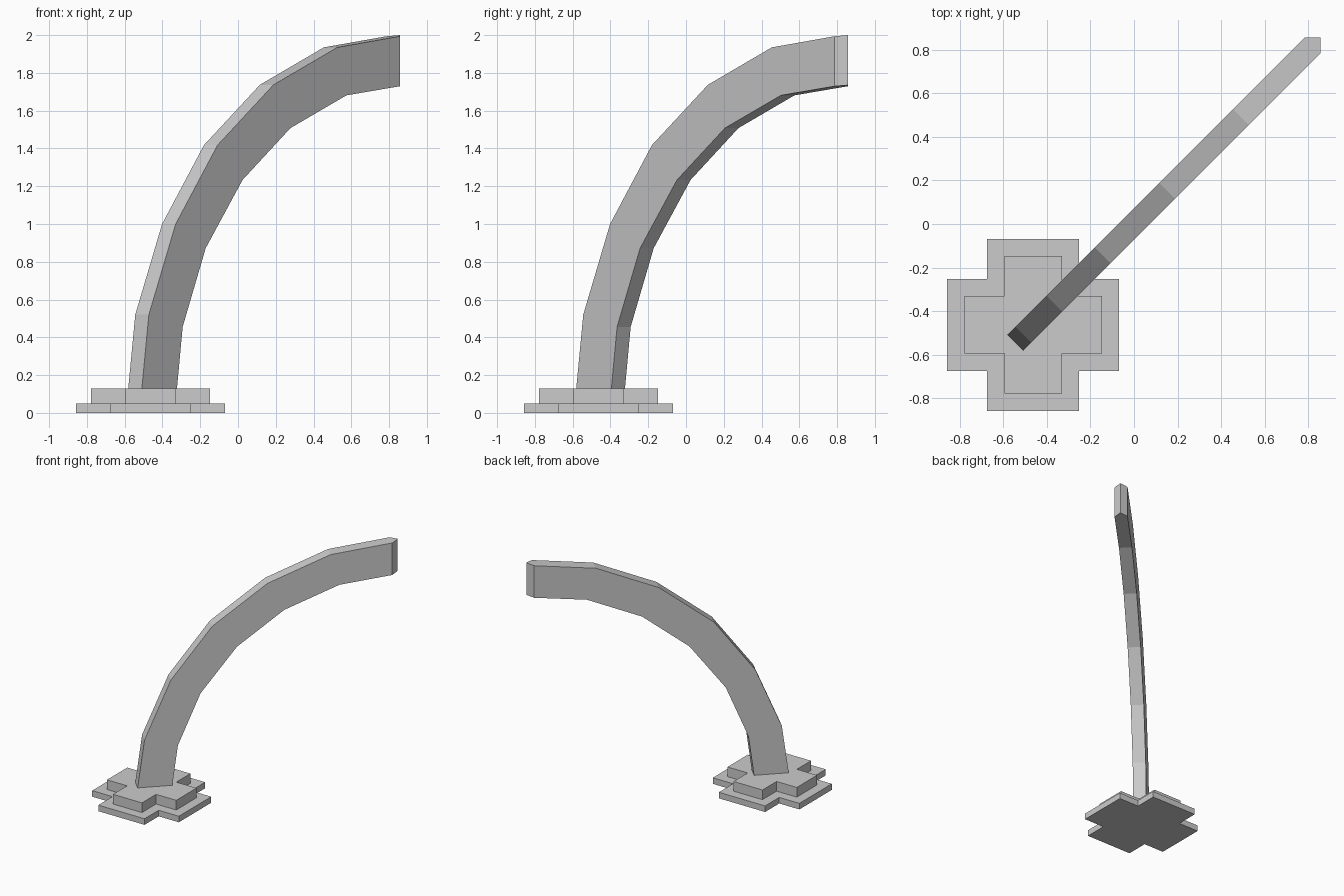
import bpy, bmesh
from mathutils import Vector

if "Cube" in bpy.data.objects:
    bpy.data.objects.remove(bpy.data.objects["Cube"])

FOOT = -0.463      # foot centre, same on x and y
TIP = 0.857        # planes that miter the rib's free end
HALF = 0.036       # half rib thickness, measured along each axis


def finish(bm, name):
    bmesh.ops.recalc_face_normals(bm, faces=bm.faces)
    mesh = bpy.data.meshes.new(name)
    bm.to_mesh(mesh)
    bm.free()
    obj = bpy.data.objects.new(name, mesh)
    bpy.context.collection.objects.link(obj)
    return obj


def plus_plate(name, reach, arm, z0, z1):
    bm = bmesh.new()
    quarter = [(reach, -arm), (reach, arm), (arm, arm)]
    outline = []
    for _ in range(4):
        outline += quarter
        quarter = [(-y, x) for x, y in quarter]
    face = bm.faces.new([bm.verts.new((FOOT + x, FOOT + y, z0)) for x, y in outline])
    top = bmesh.ops.extrude_face_region(bm, geom=[face], use_keep_orig=True)["geom"]
    bmesh.ops.translate(bm, vec=(0, 0, z1 - z0),
                        verts=[v for v in top if isinstance(v, bmesh.types.BMVert)])
    return finish(bm, name)


# Stepped foot
plus_plate("lower_base", 0.395, 0.211, 0.0, 0.05)
plus_plate("upper_base", 0.316, 0.132, 0.05, 0.13)

# Curved rib along the diagonal: outer and inner edges as (distance on x=y, height)
outer = [(-0.545, 0.13), (-0.508, 0.52), (-0.366, 1.0), (-0.144, 1.418),
         (0.152, 1.737), (0.49, 1.935), (0.907, 2.009)]
inner = [(-0.359, 0.13), (-0.329, 0.455), (-0.207, 0.872), (-0.012, 1.233),
         (0.242, 1.508), (0.538, 1.681), (0.907, 1.744)]
bm = bmesh.new()
rings = []
for o, i in zip(outer, inner):
    corners = [(o, 1), (o, -1), (i, -1), (i, 1)]
    rings.append([bm.verts.new((c + s * HALF, c - s * HALF, z)) for (c, z), s in corners])
for a, b in zip(rings, rings[1:]):
    for k in range(4):
        n = (k + 1) % 4
        bm.faces.new((a[k], a[n], b[n], b[k]))
bm.faces.new(rings[0])
bm.faces.new(rings[-1])

# Right-angled point at the free end
for normal in (Vector((1, 0, 0)), Vector((0, 1, 0))):
    cut = bmesh.ops.bisect_plane(bm, geom=bm.verts[:] + bm.edges[:] + bm.faces[:],
                                 plane_co=normal * TIP, plane_no=normal, clear_outer=True)
    bmesh.ops.holes_fill(bm, edges=[e for e in bm.edges if e.is_boundary], sides=0)
finish(bm, "curved_rib")
